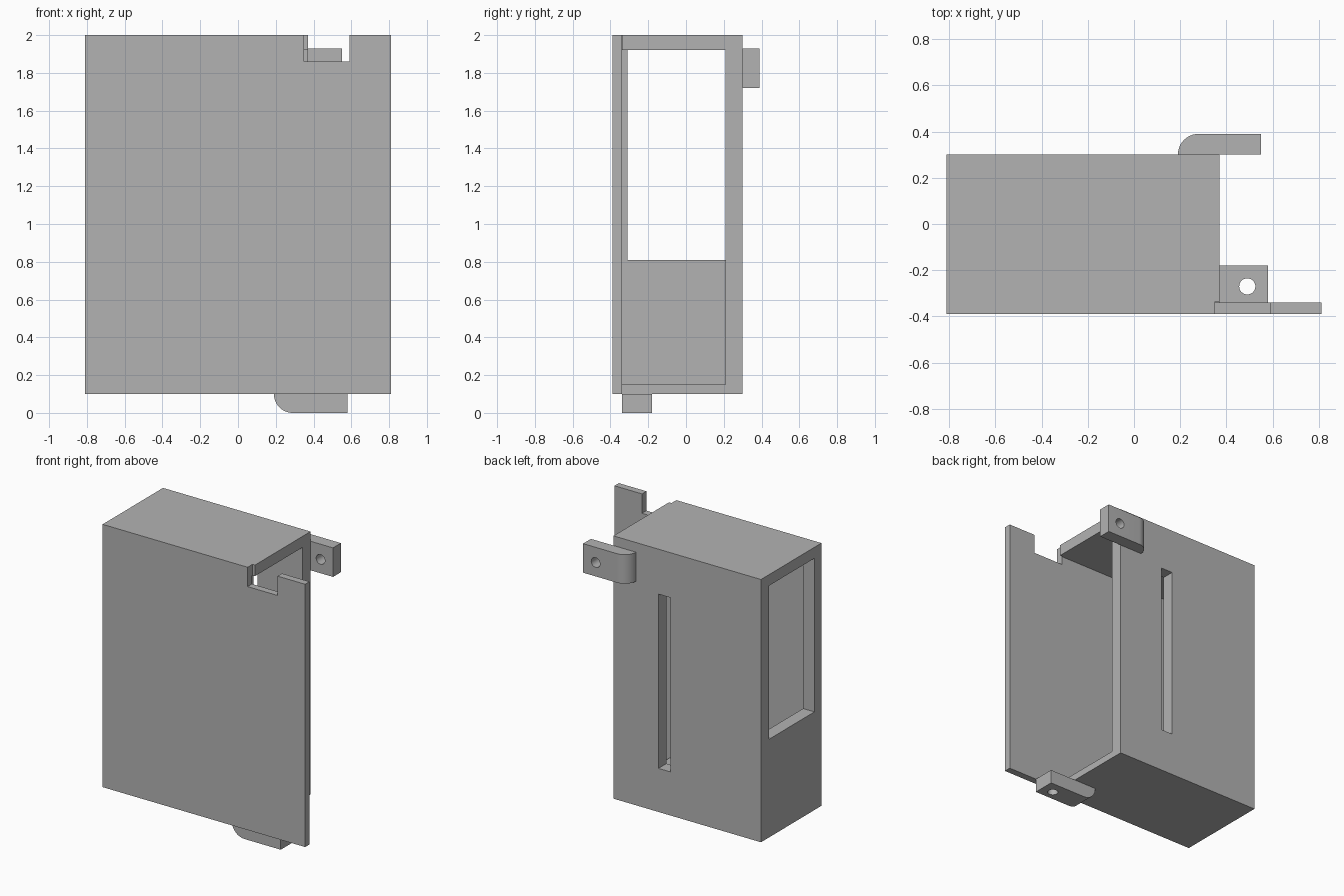
import bpy, bmesh, math
from mathutils import Matrix, Vector

if "Cube" in bpy.data.objects:
    bpy.data.objects.remove(bpy.data.objects["Cube"], do_unlink=True)

grey = bpy.data.materials.new("plain grey")
grey.use_nodes = True
COLOUR = (0.45, 0.45, 0.45, 1)
grey.diffuse_color = COLOUR
grey.node_tree.nodes["Principled BSDF"].inputs["Base Color"].default_value = COLOUR


def finish(name, bm):
    bmesh.ops.recalc_face_normals(bm, faces=bm.faces)
    mesh = bpy.data.meshes.new(name)
    bm.to_mesh(mesh)
    bm.free()
    mesh.materials.append(grey)
    obj = bpy.data.objects.new(name, mesh)
    bpy.context.collection.objects.link(obj)
    return obj


def prism(name, outline, depth):
    """Extrude a closed outline of 3D points along the depth vector."""
    bm = bmesh.new()
    face = bm.faces.new([bm.verts.new(p) for p in outline])
    top = bmesh.ops.extrude_face_region(bm, geom=[face])["geom"]
    bmesh.ops.translate(bm, vec=depth, verts=[v for v in top if isinstance(v, bmesh.types.BMVert)])
    return finish(name, bm)


def box(name, x, y, z):
    outline = [(x[0], y[0], z[0]), (x[1], y[0], z[0]), (x[1], y[1], z[0]), (x[0], y[1], z[0])]
    return prism(name, outline, (0, 0, z[1] - z[0]))


def rod(name, centre, radius, axis):
    bm = bmesh.new()
    turn = Vector((0, 0, 1)).rotation_difference(Vector(axis)).to_matrix().to_4x4()
    bmesh.ops.create_cone(bm, cap_ends=True, segments=32, radius1=radius, radius2=radius,
                          depth=0.4, matrix=Matrix.Translation(centre) @ turn)
    return finish(name, bm)


def cut(obj, cutter):
    mod = obj.modifiers.new(cutter.name, "BOOLEAN")
    mod.operation, mod.solver, mod.object = "DIFFERENCE", "EXACT", cutter
    cutter.hide_render = True
    cutter.hide_set(True)


def tab_outline(left, right, reach):
    """Strip with one rounded outer corner, as (along, outward) pairs."""
    arc = [math.radians(90 * i / 12) for i in range(13)]
    pts = [(left + reach * (1 - math.cos(a)), reach * math.sin(a)) for a in arc]
    return pts + [(right, reach), (right, 0)]


# Housing with the front plate running on past its open side
plan = [(-0.81, -0.39), (0.81, -0.39), (0.81, -0.34), (0.37, -0.34), (0.37, 0.30), (-0.81, 0.30)]
housing = prism("housing", [(x, y, 0.10) for x, y in plan], (0, 0, 1.90))
cut(housing, box("cavity_cutter", (-0.72, 0.5), (-0.34, 0.21), (0.15, 1.92)))
cut(housing, box("window_cutter", (-0.9, -0.6), (-0.31, 0.21), (0.81, 1.92)))
cut(housing, box("slot_cutter", (-0.085, 0.01), (0.1, 0.4), (0.415, 1.675)))
cut(housing, box("notch_cutter", (0.35, 0.59), (-0.5, -0.335), (1.86, 2.1)))

# Back mounting tab
back_tab = prism("back_tab", [(x, 0.30 + d, 1.72) for x, d in tab_outline(0.19, 0.55, 0.09)], (0, 0, 0.21))
cut(back_tab, rod("back_hole_cutter", (0.45, 0.35, 1.82), 0.035, (0, 1, 0)))

# Bottom mounting tab
bottom_tab = prism("bottom_tab", [(x, -0.34, 0.10 - d) for x, d in tab_outline(0.19, 0.58, 0.10)], (0, 0.16, 0))
cut(bottom_tab, rod("bottom_hole_cutter", (0.49, -0.27, 0.05), 0.035, (0, 0, 1)))

# Smooth the rounded corners and hole walls, keeping edges sharp
for obj in (back_tab, bottom_tab):
    bpy.ops.object.select_all(action="DESELECT")
    obj.select_set(True)
    bpy.context.view_layer.objects.active = obj
    for mod in list(obj.modifiers):
        bpy.ops.object.modifier_apply(modifier=mod.name)
    bpy.ops.object.shade_smooth_by_angle(angle=math.radians(30))
